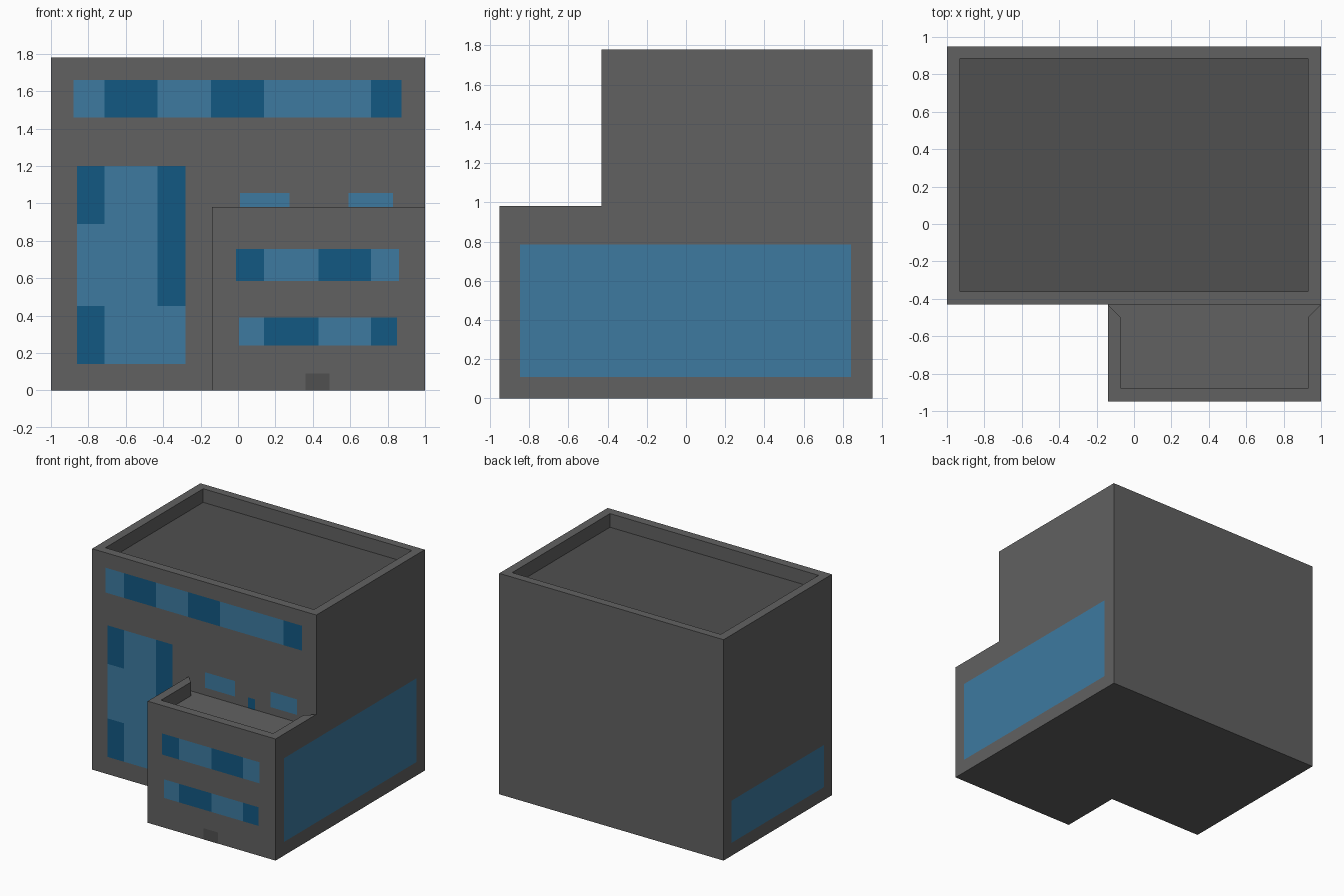
import bpy, bmesh

if "Cube" in bpy.data.objects:
    bpy.data.objects.remove(bpy.data.objects["Cube"])


def material(name, r, g, b):
    m = bpy.data.materials.new(name)
    m.diffuse_color = (r, g, b, 1)
    m.use_nodes = True
    m.node_tree.nodes["Principled BSDF"].inputs["Base Color"].default_value = m.diffuse_color
    return m


WALL = material("wall_grey", 0.12, 0.12, 0.12)
ROOF = material("roof_grey", 0.08, 0.08, 0.08)
LIGHT = material("light_glass", 0.047, 0.195, 0.352)
DARK = material("dark_glass", 0.006, 0.098, 0.223)


def finish(name, bm, mats):
    me = bpy.data.meshes.new(name)
    bm.to_mesh(me)
    bm.free()
    for m in mats:
        me.materials.append(m)
    ob = bpy.data.objects.new(name, me)
    bpy.context.collection.objects.link(ob)


def cap(bm, pts, z, mat=0):
    f = bm.faces.new([bm.verts.new((x, y, z)) for x, y in pts])
    f.material_index = mat


def walls(bm, pts, z0, z1):
    # vertical wall along every side of a closed outline
    for (xa, ya), (xb, yb) in zip(pts, pts[1:] + pts[:1]):
        bm.faces.new([bm.verts.new(c) for c in
                      ((xa, ya, z0), (xb, yb, z0), (xb, yb, z1), (xa, ya, z1))])


# Building shell: tall block, low front wing, parapets and sunken roofs
FRONT, WING, BACK = -0.43, -0.95, 0.95
LOW, TOP = 0.98, 1.78
LOW_ROOF, TOP_ROOF = 0.87, 1.67
A, B, C, D = (-0.14, FRONT), (-0.14, WING), (1, WING), (1, FRONT)
left_back = [(1, BACK), (-1, BACK), (-1, FRONT)]
plan = [A, B, C, D] + left_back
rim = [(-0.07, -0.5), (-0.07, -0.88), (0.93, -0.88), (0.93, -0.5)]
outer = [(-1, FRONT), D, (1, BACK), (-1, BACK)]
inner = [(-0.93, -0.36), (0.93, -0.36), (0.93, 0.885), (-0.93, 0.885)]

bm = bmesh.new()
cap(bm, plan, 0)
walls(bm, plan, 0, LOW)
walls(bm, [A, D] + left_back, LOW, TOP)
cap(bm, [A, B, C, D] + rim[::-1], LOW)
walls(bm, [A] + rim + [D], LOW_ROOF, LOW)
cap(bm, [A] + rim + [D], LOW_ROOF)
for i in range(4):
    j = (i + 1) % 4
    cap(bm, [outer[i], outer[j], inner[j], inner[i]], TOP)
walls(bm, inner, TOP_ROOF, TOP)
cap(bm, inner, TOP_ROOF, 1)
bmesh.ops.remove_doubles(bm, verts=bm.verts[:], dist=1e-4)
bmesh.ops.recalc_face_normals(bm, faces=bm.faces[:])
finish("building_shell", bm, [WALL, ROOF])


def panel(name, side, plane, us, zs, rows, mats=(LIGHT, DARK)):
    """Flat panel on a wall; rows (bottom up) mark each pane 0 light, 1 dark."""
    off = 0.0015

    def point(u, z):
        if side == "front":
            return (u, plane - off, z)
        return (plane + (off if side == "right" else -off), u, z)

    bm = bmesh.new()
    grid = [[bm.verts.new(point(u, z)) for u in us] for z in zs]
    for r, row in enumerate(rows):
        for c, tone in enumerate(row):
            q = [grid[r][c], grid[r][c + 1], grid[r + 1][c + 1], grid[r + 1][c]]
            f = bm.faces.new(q[::-1] if side == "left" else q)
            f.material_index = int(tone)
    finish(name, bm, mats)


# Windows on the tall block
panel("upper_window_band", "front", FRONT,
      [-0.88, -0.715, -0.43, -0.145, 0.14, 0.71, 0.875], [1.46, 1.66], ["010101"])
panel("stair_window", "front", FRONT,
      [-0.86, -0.715, -0.43, -0.28], [0.14, 0.45, 0.89, 1.2], ["100", "001", "101"])

# Terrace windows and terrace door above the wing
panel("terrace_window_left", "front", FRONT, [0.01, 0.275], [0.93, 1.055], ["0"])
panel("terrace_window_right", "front", FRONT, [0.59, 0.83], [0.93, 1.055], ["0"])
panel("terrace_door", "front", FRONT, [0.39, 0.455], [LOW_ROOF, 0.955], ["1"])

# Windows and entrance on the wing
panel("wing_upper_band", "front", WING,
      [-0.01, 0.14, 0.43, 0.71, 0.86], [0.585, 0.755], ["1010"])
panel("wing_lower_band", "front", WING,
      [0.005, 0.14, 0.43, 0.71, 0.85], [0.24, 0.39], ["0101"])
panel("entrance_door", "front", WING, [0.36, 0.49], [0, 0.09], ["0"], (ROOF,))

# Side windows
panel("right_side_window", "right", 1, [-0.845, 0.84], [0.11, 0.785], ["0"])
panel("left_side_window", "left", -1, [-0.33, 0.85], [0.105, 0.445], ["0"])
